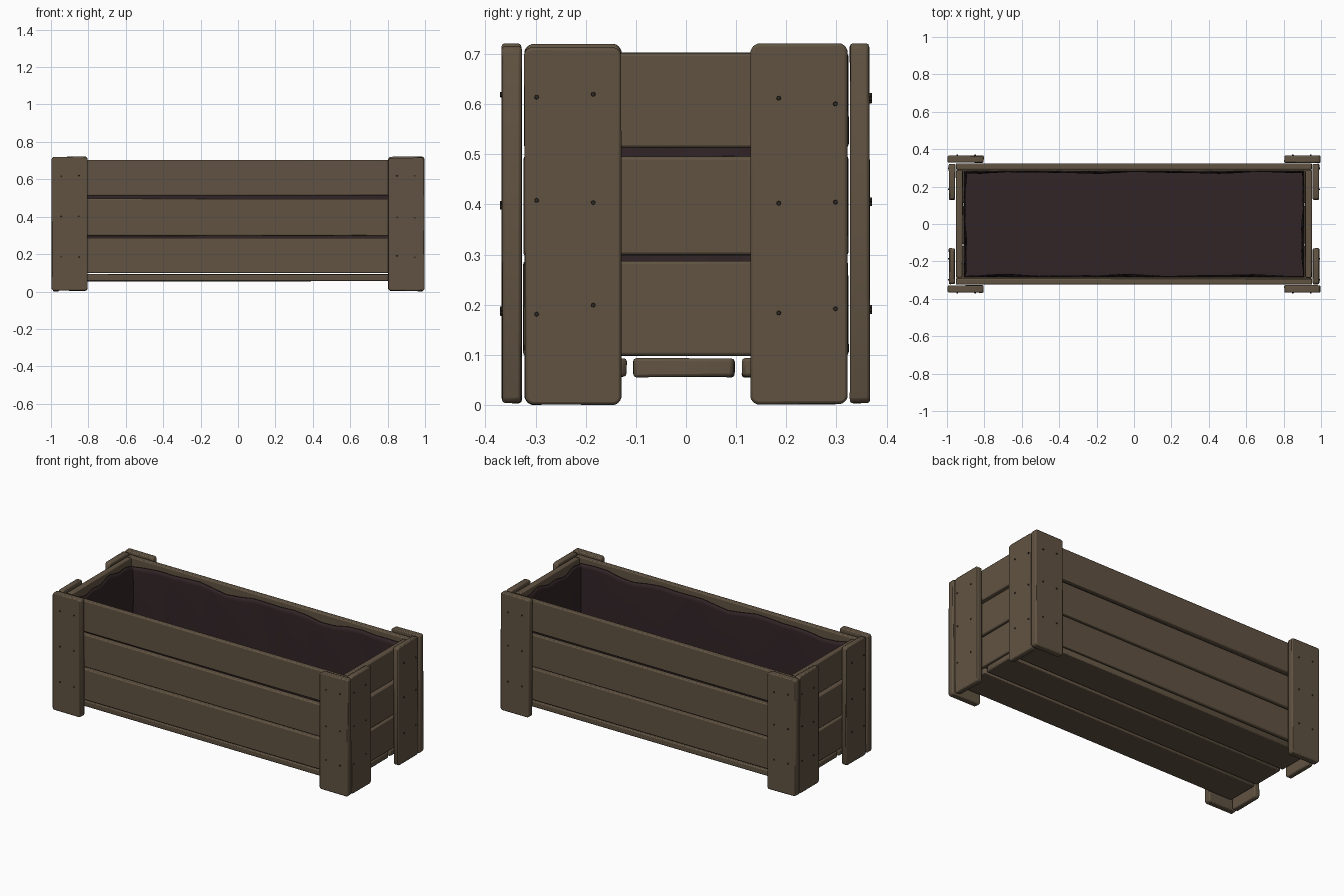
import bpy, bmesh, math, random
from mathutils import Vector, Matrix

random.seed(4)
if "Cube" in bpy.data.objects:
    bpy.data.objects.remove(bpy.data.objects["Cube"], do_unlink=True)


def material(name, rgb):
    m = bpy.data.materials.new(name)
    m.use_nodes = True
    m.diffuse_color = (*rgb, 1)
    m.node_tree.nodes["Principled BSDF"].inputs["Base Color"].default_value = (*rgb, 1)
    return m


WOOD = material("weathered wood", (0.118, 0.086, 0.054))
LINER = material("dark liner", (0.031, 0.018, 0.020))
IRON = material("dark nails", (0.030, 0.023, 0.016))


def finish(name, bm, mat):
    mesh = bpy.data.meshes.new(name)
    bm.to_mesh(mesh)
    bm.free()
    mesh.materials.append(mat)
    ob = bpy.data.objects.new(name, mesh)
    bpy.context.collection.objects.link(ob)
    bpy.context.view_layer.objects.active = ob
    for o in bpy.context.selected_objects:
        o.select_set(False)
    ob.select_set(True)
    bpy.ops.object.shade_smooth_by_angle(angle=math.radians(35))
    return ob


def board(name, lo, hi, corner=0.0, wobble=0.003):
    """Hand-cut plank between two corners; corner clips the edges across its thickness."""
    lo, hi = Vector(lo), Vector(hi)
    size = hi - lo
    bm = bmesh.new()
    bmesh.ops.create_cube(bm, size=1)
    for v in bm.verts:
        v.co = Vector(((v.co[i] + 0.5) * size[i] + lo[i]) for i in range(3))
        # uneven sawn ends, always shrinking inward
        for i in range(3):
            v.co[i] += random.uniform(0, wobble) * (1 if v.co[i] < lo[i] + size[i] / 2 else -1)
    if corner:
        thin = min(range(3), key=lambda i: size[i])
        edges = [e for e in bm.edges
                 if abs((e.verts[0].co - e.verts[1].co).normalized()[thin]) > 0.9]
        bmesh.ops.bevel(bm, geom=edges, offset=corner, segments=2, affect='EDGES', profile=0.5)
    ob = finish(name, bm, WOOD)
    bev = ob.modifiers.new("worn edges", 'BEVEL')
    bev.width = 0.006
    bev.segments = 2
    bev.limit_method = 'ANGLE'
    bev.angle_limit = math.radians(40)
    return ob


# Three rows of wall planks on all four sides
rows = [("lower", 0.097, 0.288), ("middle", 0.297, 0.497), ("upper", 0.512, 0.704)]
for row, z0, z1 in rows:
    board(f"front_{row}_plank", (-0.953, -0.325, z0), (0.953, -0.29, z1))
    board(f"back_{row}_plank", (-0.953, 0.29, z0), (0.953, 0.325, z1))
    board(f"right_{row}_plank", (-0.953, -0.288, z0), (-0.915, 0.288, z1))
    board(f"left_{row}_plank", (0.915, -0.288, z0), (0.953, 0.288, z1))

# Floor slats
for name, y0, y1 in [("front", -0.322, -0.117), ("middle", -0.107, 0.098), ("back", 0.11, 0.322)]:
    board(f"{name}_floor_slat", (-0.95, y0, 0.054), (0.95, y1, 0.094), corner=0.008)


def nails(name, points, axis):
    """Small nail heads standing just proud of a board."""
    bm = bmesh.new()
    turn = Vector((0, 0, 1)).rotation_difference(Vector(axis)).to_matrix().to_4x4()
    for p in points:
        bmesh.ops.create_cone(bm, cap_ends=True, segments=8, radius1=0.005, radius2=0.004,
                              depth=0.008, matrix=Matrix.Translation(p) @ turn)
    finish(name, bm, IRON)


# Corner posts: a face board and an end board at each corner
heights = (0.19, 0.4, 0.61)
for sx, xn in ((-1, "right"), (1, "left")):
    for sy, yn in ((-1, "front"), (1, "back")):
        top = 0.716 + 0.006 * (sx * sy > 0)
        xs = sorted((sx * 0.802, sx * 0.998))
        ys = sorted((sy * 0.326, sy * 0.368))
        board(f"{yn}_{xn}_face_board", (xs[0], ys[0], 0.003), (xs[1], ys[1], top), corner=0.012)
        xs = sorted((sx * 0.955, sx * 0.991))
        ys = sorted((sy * 0.128, sy * 0.323))
        board(f"{yn}_{xn}_end_board", (xs[0], ys[0], 0.0), (xs[1], ys[1], top), corner=0.014)
        nails(f"{yn}_{xn}_face_nails",
              [Vector((sx * x, sy * 0.367, z + random.uniform(-0.01, 0.01)))
               for x in (0.85, 0.945) for z in heights], (0, sy, 0))
        nails(f"{yn}_{xn}_end_nails",
              [Vector((sx * 0.99, sy * y, z + random.uniform(-0.01, 0.01)))
               for y in (0.185, 0.298) for z in heights], (sx, 0, 0))

# Open fabric liner with a rippled rim
HX, HY, Z0, Z1 = 0.912, 0.287, 0.104, 0.685
bm = bmesh.new()
bmesh.ops.create_cube(bm, size=2)
bmesh.ops.delete(bm, geom=[f for f in bm.faces if f.normal.z > 0.9], context='FACES')
bmesh.ops.subdivide_edges(bm, edges=bm.edges[:], cuts=19, use_grid_fill=True)
for v in bm.verts:
    x, y, t = v.co.x, v.co.y, (v.co.z + 1) / 2
    side = max(abs(x), abs(y)) > 0.999
    ripple = 0.5 + 0.3 * math.sin(9 * x + 4 * y) + 0.2 * math.sin(17 * x - 11 * y + 5 * t)
    pull = 0.014 * ripple * math.sin(math.pi * min(1, t * 0.75)) if side else 0
    v.co.x = x * HX - (math.copysign(pull, x) if abs(x) > 0.999 else 0)
    v.co.y = y * HY - (math.copysign(pull, y) if abs(y) > 0.999 else 0)
    v.co.z = Z0 + (Z1 - Z0) * t - 0.03 * t ** 3 * ripple
liner = finish("fabric_liner", bm, LINER)
solid = liner.modifiers.new("cloth thickness", 'SOLIDIFY')
solid.thickness = 0.006
solid.offset = -1
